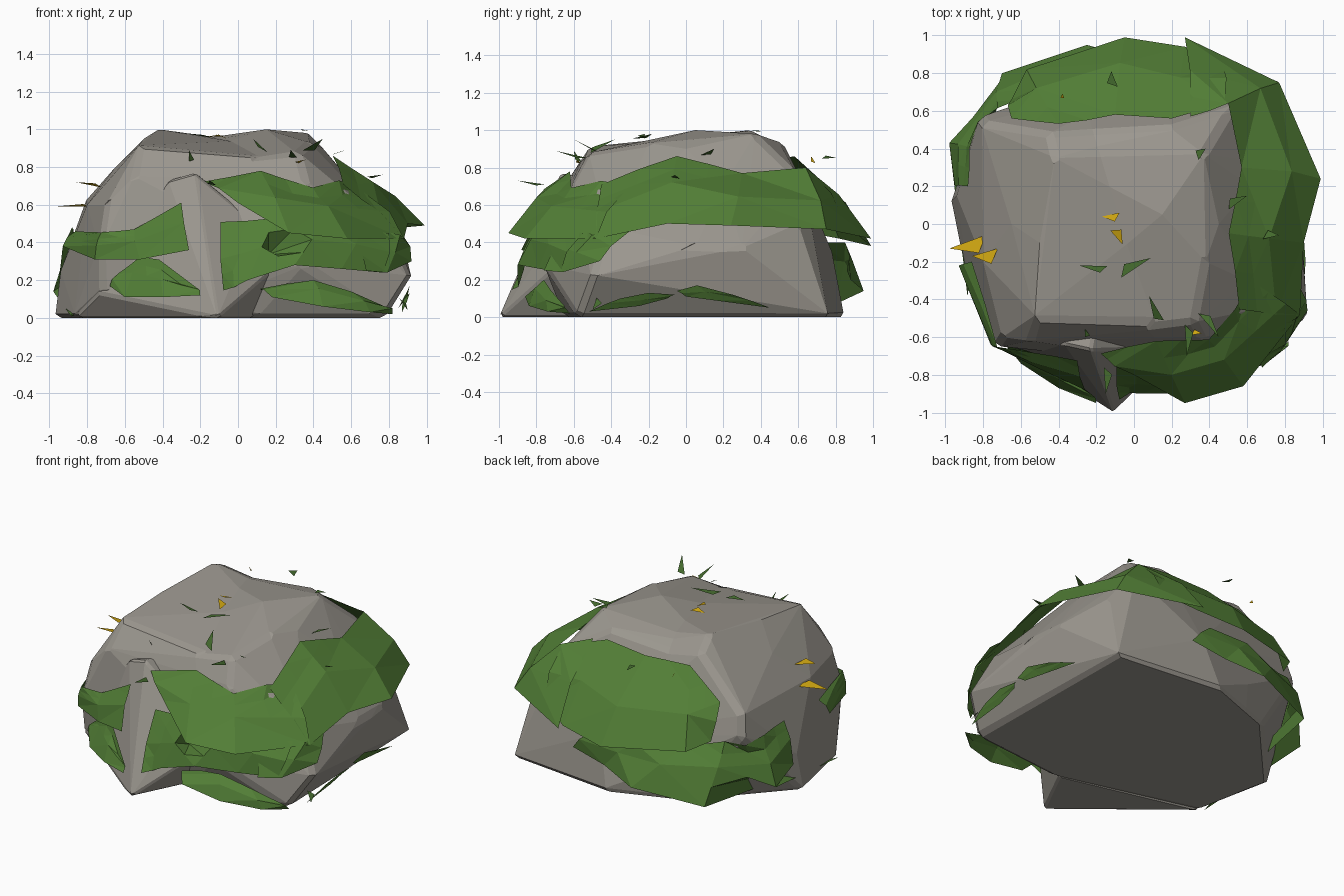
import bpy
import bmesh
import random
from mathutils import Vector
from mathutils.bvhtree import BVHTree

random.seed(4)
default_cube = bpy.data.objects.get("Cube")
if default_cube:
    bpy.data.objects.remove(default_cube, do_unlink=True)


def make_material(name, colour):
    material = bpy.data.materials.new(name)
    material.use_nodes = True
    material.diffuse_color = (*colour, 1)
    shader = material.node_tree.nodes["Principled BSDF"]
    shader.inputs["Base Color"].default_value = (*colour, 1)
    shader.inputs["Roughness"].default_value = .9
    return material


STONE = make_material("warm grey stone", (.33, .31, .275))
MOSS = make_material("moss green", (.085, .21, .037))
LEAF = make_material("dark leaf green", (.06, .15, .028))
GOLD = make_material("autumn yellow", (.62, .38, .006))
rock_trees = []


def add_object(name, bm, material):
    mesh = bpy.data.meshes.new(name)
    bm.to_mesh(mesh)
    bm.free()
    mesh.materials.append(material)
    obj = bpy.data.objects.new(name, mesh)
    bpy.context.scene.collection.objects.link(obj)
    return obj


def add_rock(name, points, bevel, groove=None):
    """Faceted stone from the hull of its corners, with an optional groove."""
    bm = bmesh.new()
    for point in points:
        bm.verts.new(point)
    hull = bmesh.ops.convex_hull(bm, input=bm.verts[:])
    spare = set(hull["geom_interior"] + hull["geom_unused"])
    spare = [v for v in spare if isinstance(v, bmesh.types.BMVert)]
    bmesh.ops.delete(bm, geom=spare, context="VERTS")
    if groove is not None:
        geometry = bm.verts[:] + bm.edges[:] + bm.faces[:]
        cut = bmesh.ops.bisect_plane(bm, geom=geometry, dist=.001,
                                     plane_co=groove, plane_no=(1, .3, 0))
        for v in cut["geom_cut"]:
            if isinstance(v, bmesh.types.BMVert) and v.co.z > .88:
                v.co.z -= .04
    bmesh.ops.recalc_face_normals(bm, faces=bm.faces[:])
    rock_trees.append(BVHTree.FromBMesh(bm))
    obj = add_object(name, bm, STONE)
    modifier = obj.modifiers.new("worn edges", "BEVEL")
    modifier.width = bevel
    modifier.segments = 1
    modifier.limit_method = "ANGLE"
    modifier.angle_limit = .55
    return obj


def lift_off_rock(co, gap=.015):
    """Keep a point just above every stone surface."""
    for tree in rock_trees * 2:
        hit, normal, _, distance = tree.find_nearest(co)
        if (co - hit).dot(normal) < 0 or distance < gap:
            co = hit + normal * gap
    co.z = max(co.z, .005)
    return co


def add_moss(name, upper, lower, bulge=.04):
    """Ragged sheet spanning two edges, with a swollen middle."""
    bm = bmesh.new()
    rows = [[], [], []]
    for top, bottom in zip(upper, lower):
        top, bottom = Vector(top), Vector(bottom)
        middle = top.lerp(bottom, random.uniform(.4, .6))
        outward = Vector((middle.x, middle.y, .6)).normalized()
        middle += outward * bulge * random.uniform(.6, 1.3)
        for row, co in zip(rows, (top, middle, bottom)):
            row.append(bm.verts.new(co))
    for high, low in zip(rows, rows[1:]):
        for i in range(len(high) - 1):
            bm.faces.new((high[i], low[i], low[i + 1], high[i + 1]))
    bmesh.ops.triangulate(bm, faces=bm.faces[:])
    bmesh.ops.subdivide_edges(bm, edges=bm.edges[:], cuts=1, use_grid_fill=True)
    for v in bm.verts:
        v.co = lift_off_rock(v.co.copy())
    bm.normal_update()
    facing = sum(f.normal.dot(f.calc_center_median()) for f in bm.faces)
    if facing < 0:
        bmesh.ops.reverse_faces(bm, faces=bm.faces[:])
    return add_object(name, bm, MOSS)


def add_leaves(name, leaves, material):
    """Flat pointed blades, each from a base to a tip with a width."""
    bm = bmesh.new()
    for base, tip, width in leaves:
        base, tip = Vector(base), Vector(tip)
        side = (tip - base).cross(Vector((.3, .2, 1))).normalized() * width
        left = base.lerp(tip, .1) + side
        right = base.lerp(tip, .3) - side * .7
        bm.faces.new([bm.verts.new(co) for co in (left, right, tip)])
    return add_object(name, bm, material)


# Main boulder
foot = [(.78, -.58, 0), (.76, .77, 0), (.03, .85, 0), (-.48, .66, 0),
        (-.97, .12, 0), (-.87, -.38, 0), (.1, -.65, 0)]
waist = [(.92, -.5, .22), (.88, .05, .38), (.87, .3, .37), (.7, .6, .5),
         (.8, -.42, .48), (-.73, -.65, .4), (-.72, -.62, .13), (-.94, .15, .25),
         (.1, .78, .35), (-.82, .57, .5), (.35, -.76, .28), (.15, -.72, .2)]
shoulder = [(-.8, -.2, .6), (-.7, -.6, .6), (-.55, -.62, .75), (.36, -.6, .73),
            (-.8, .54, .62), (.52, .62, .74), (.6, -.3, .7), (.62, .2, .7),
            (-.65, 0, .8)]
crown = [(-.52, -.51, .92), (.32, -.52, .88), (-.5, -.1, .95), (-.42, .35, 1),
         (.15, .05, 1), (.37, .37, .98), (.38, -.2, .93), (.45, 0, .9),
         (-.45, .48, .93), (.2, .52, .93)]
add_rock("main_boulder", foot + waist + shoulder + crown, .03, (-.1, .1, .9))

# Front spur leaning on the boulder
add_rock("front_spur", [(-.11, -1, 0), (-.87, -.38, 0), (.08, -.62, 0),
                        (-.23, -.67, .77), (-.37, -.64, .73), (-.2, -.5, .75),
                        (-.74, -.6, .13), (-.27, -.76, .4), (.1, -.66, .5),
                        (.18, -.72, .25)], .012)

# Moss sheets
add_moss("front_upper_moss",
         [(-.18, -.68, .72), (.12, -.62, .78), (.38, -.58, .68),
          (.62, -.3, .7)],
         [(0, -.8, .61), (.27, -.95, .45), (.58, -.86, .42), (.88, -.48, .42)])
add_moss("front_lower_moss",
         [(-.1, -.74, .5), (.2, -.78, .53), (.45, -.75, .5), (.65, -.65, .46),
          (.8, -.55, .45)],
         [(-.1, -.88, .12), (.05, -.9, .2), (.3, -.9, .28), (.55, -.79, .26),
          (.77, -.67, .24)], .03)
add_moss("right_moss",
         [(.55, -.45, .7), (.5, -.05, .86), (.57, .3, .77), (.5, .64, .8),
          (.3, .56, .86)],
         [(.88, -.48, .42), (.9, -.1, .5), (.99, .24, .49), (.77, .75, .47),
          (.27, .99, .42)])
add_moss("right_corner_moss",
         [(.6, -.62, .5), (.86, -.5, .44), (.86, -.3, .46)],
         [(.68, -.76, .25), (.79, -.66, .24), (.92, -.46, .3)], .02)
add_moss("back_upper_moss",
         [(-.65, .56, .68), (-.4, .52, .85), (-.1, .58, .86), (.2, .56, .88),
          (.48, .64, .8)],
         [(-.65, .66, .45), (-.57, .82, .42), (-.05, .99, .38), (.27, .94, .42),
          (.47, .85, .5)])
add_moss("back_lower_moss",
         [(-.88, .2, .48), (-.84, .4, .45), (-.72, .6, .45), (-.5, .72, .4),
          (-.2, .85, .4), (.1, .85, .4)],
         [(-.95, .2, .2), (-.98, .43, .14), (-.7, .8, .07), (-.25, .95, .14),
          (0, .88, .2), (.25, .86, .25)], .03)
add_moss("left_front_moss",
         [(-.86, -.2, .46), (-.72, -.64, .45), (-.55, -.68, .47),
          (-.3, -.72, .61)],
         [(-.93, -.22, .38), (-.76, -.64, .31), (-.52, -.76, .31),
          (-.26, -.88, .36)], .02)
add_moss("left_foot_moss",
         [(-.63, -.64, .24), (-.52, -.64, .32), (-.4, -.72, .3),
          (-.2, -.88, .15)],
         [(-.68, -.64, .17), (-.6, -.74, .11), (-.4, -.87, .11),
          (-.2, -.95, .12)], .02)
add_moss("front_foot_moss",
         [(.1, -.74, .16), (.4, -.76, .2), (.6, -.72, .14), (.78, -.65, .06)],
         [(.18, -.86, .11), (.45, -.84, .06), (.7, -.74, .03),
          (.82, -.62, .02)], .02)
add_moss("right_foot_moss",
         [(.9, -.35, .1), (.91, -.2, .13), (.9, -.06, .12)],
         [(.87, -.52, .03), (.87, -.25, .06), (.88, -.1, .1)], .005)
add_moss("right_rear_foot_moss",
         [(.9, -.05, .14), (.91, .06, .17), (.9, .25, .12)],
         [(.88, 0, .11), (.87, .15, .09), (.85, .45, .05)], .005)

# Loose leaves on the crown and sides
add_leaves("green_leaves", [
    ((-.13, -.25, .96), (-.29, -.22, .98), .025),
    ((-.1, -.26, .95), (.09, -.18, .98), .035),
    ((.14, -.54, .88), (.08, -.38, .95), .03),
    ((-.13, -.75, .7), (-.15, -.9, .73), .03),
    ((.32, .36, 1), (.38, .4, .99), .03),
    ((-.12, .72, .86), (-.12, .81, .85), .035),
    ((.48, .1, .86), (.6, .15, .9), .03),
    ((.68, -.05, .74), (.77, -.06, .76), .03),
    ((.36, -.45, .87), (.45, -.6, .95), .03),
    ((.3, -.52, .84), (.28, -.7, .89), .03),
    ((-.24, -.57, .82), (-.26, -.6, .89), .025),
    ((.87, -.45, .1), (.9, -.5, .04), .03)], LEAF)
add_leaves("yellow_leaves", [
    ((-.76, -.11, .6), (-.98, -.13, .59), .055),
    ((-.71, -.18, .7), (-.86, -.17, .72), .05),
    ((-.07, .03, .97), (-.17, .04, .96), .03),
    ((-.1, -.01, .97), (-.06, -.11, .95), .035),
    ((.3, -.57, .82), (.36, -.58, .84), .02),
    ((-.37, .68, .82), (-.39, .67, .86), .015)], GOLD)
